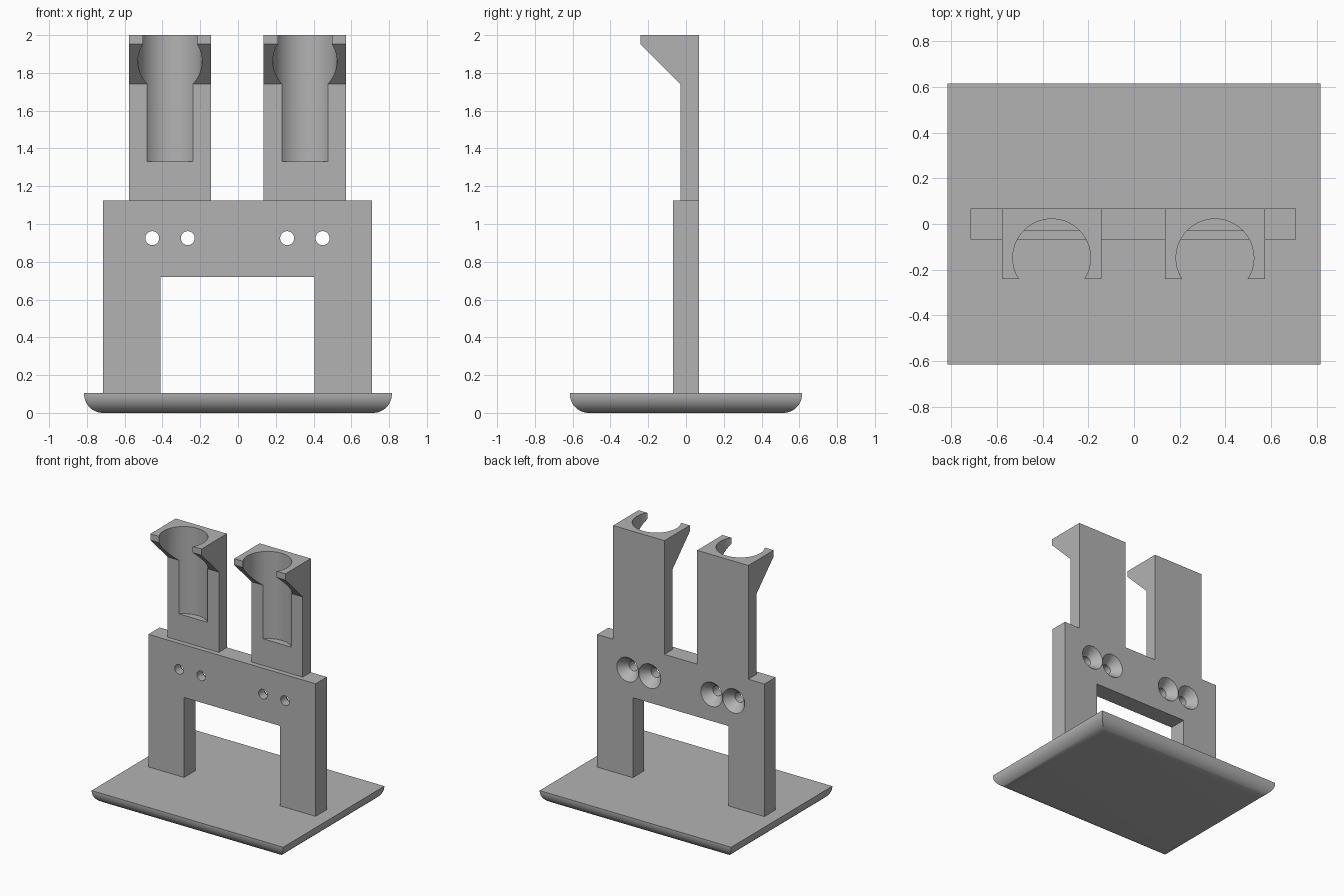
import bpy, bmesh, math

cube = bpy.data.objects.get("Cube")
if cube:
    bpy.data.objects.remove(cube, do_unlink=True)

grey = bpy.data.materials.new("plain grey")
grey.use_nodes = True
COLOUR = (0.45, 0.45, 0.45, 1)
grey.diffuse_color = COLOUR
grey.node_tree.nodes["Principled BSDF"].inputs["Base Color"].default_value = COLOUR

MID = -0.003            # the upright parts sit slightly off centre
BACK, FRONT = 0.068, -0.068


def make_object(name, bm):
    bmesh.ops.recalc_face_normals(bm, faces=bm.faces[:])
    mesh = bpy.data.meshes.new(name)
    bm.to_mesh(mesh)
    bm.free()
    mesh.materials.append(grey)
    obj = bpy.data.objects.new(name, mesh)
    bpy.context.collection.objects.link(obj)
    return obj


def prism(name, start, end):
    """Solid between two matching outlines."""
    bm = bmesh.new()
    a = [bm.verts.new(p) for p in start]
    b = [bm.verts.new(p) for p in end]
    bm.faces.new(a)
    bm.faces.new(b[::-1])
    for i in range(len(a)):
        j = (i + 1) % len(a)
        bm.faces.new((a[i], b[i], b[j], a[j]))
    return make_object(name, bm)


def lathe(name, profile, axis, centre, sides=64):
    """Turned cutter: profile lists (radius, position along axis)."""
    bm = bmesh.new()
    rings = []
    for r, t in profile:
        ring = []
        for i in range(sides):
            u = r * math.cos(math.tau * i / sides)
            v = r * math.sin(math.tau * i / sides)
            co = (centre[0] + u, centre[1] + v, t) if axis == "Z" else (centre[0] + u, t, centre[1] + v)
            ring.append(bm.verts.new(co))
        rings.append(ring)
    for a, b in zip(rings, rings[1:]):
        for i in range(sides):
            j = (i + 1) % sides
            bm.faces.new((a[i], a[j], b[j], b[i]))
    bm.faces.new(rings[0])
    bm.faces.new(rings[-1])
    return make_object(name, bm)


def finish(obj, cutters=()):
    """Apply the cuts, remove the cutters, smooth the curved faces."""
    bpy.ops.object.select_all(action="DESELECT")
    obj.select_set(True)
    bpy.context.view_layer.objects.active = obj
    for cutter in cutters:
        cutter.hide_render = True
        cut = obj.modifiers.new("cut", "BOOLEAN")
        cut.operation = "DIFFERENCE"
        cut.solver = "EXACT"
        cut.object = cutter
        bpy.ops.object.modifier_apply(modifier=cut.name)
        bpy.data.objects.remove(cutter, do_unlink=True)
    bpy.ops.object.shade_smooth_by_angle(angle=math.radians(30))


# Base plate: square corners, lower edge rounded under
bm = bmesh.new()
radius, steps = 0.1, 12
levels = [(radius * (1 - math.sin(a)), radius * (1 - math.cos(a)))
          for a in (math.pi / 2 * i / steps for i in range(steps + 1))]
levels.append((0, 0.105))
rings = []
for inset, z in [(i, h) for i, h in levels]:
    x, y = 0.815 - inset, 0.615 - inset
    rings.append([bm.verts.new((sx * x, sy * y, z))
                  for sx, sy in ((-1, -1), (1, -1), (1, 1), (-1, 1))])
for a, b in zip(rings, rings[1:]):
    for i in range(4):
        j = (i + 1) % 4
        bm.faces.new((a[i], a[j], b[j], b[i]))
bm.faces.new(rings[0])
bm.faces.new(rings[-1])
finish(make_object("base_plate", bm))

# Two-legged upright frame with countersunk screw holes
outline = [(-0.712, 0.105), (-0.408, 0.105), (-0.408, 0.72), (0.408, 0.72),
           (0.408, 0.105), (0.712, 0.105), (0.712, 1.125), (-0.712, 1.125)]
frame = prism("upright_frame", [(x + MID, FRONT, z) for x, z in outline],
              [(x + MID, BACK, z) for x, z in outline])
holes = []
for side in (-1, 1):
    for offset in (-0.094, 0.094):
        x = MID + side * 0.357 + offset
        holes.append(lathe("screw_hole_cutter",
                           [(0.037, FRONT - 0.05), (0.037, 0), (0.093, BACK), (0.093, BACK + 0.05)],
                           "Y", (x, 0.925), 48))
finish(frame, holes)

# Two holders: back plate, sloped overhang and open round socket
side_profile = [(BACK, 1.125), (BACK, 2.0), (-0.24, 2.0), (-0.24, 1.952),
                (-0.03, 1.742), (-0.03, 1.125)]
for name, side in (("right_holder", -1), ("left_holder", 1)):
    x = MID + side * 0.357
    holder = prism(name, [(x - 0.218, y, z) for y, z in side_profile],
                   [(x + 0.218, y, z) for y, z in side_profile])
    socket = lathe("socket_cutter", [(0.17, 1.33), (0.17, 2.1)], "Z", (x, -0.148), 96)
    finish(holder, [socket])
